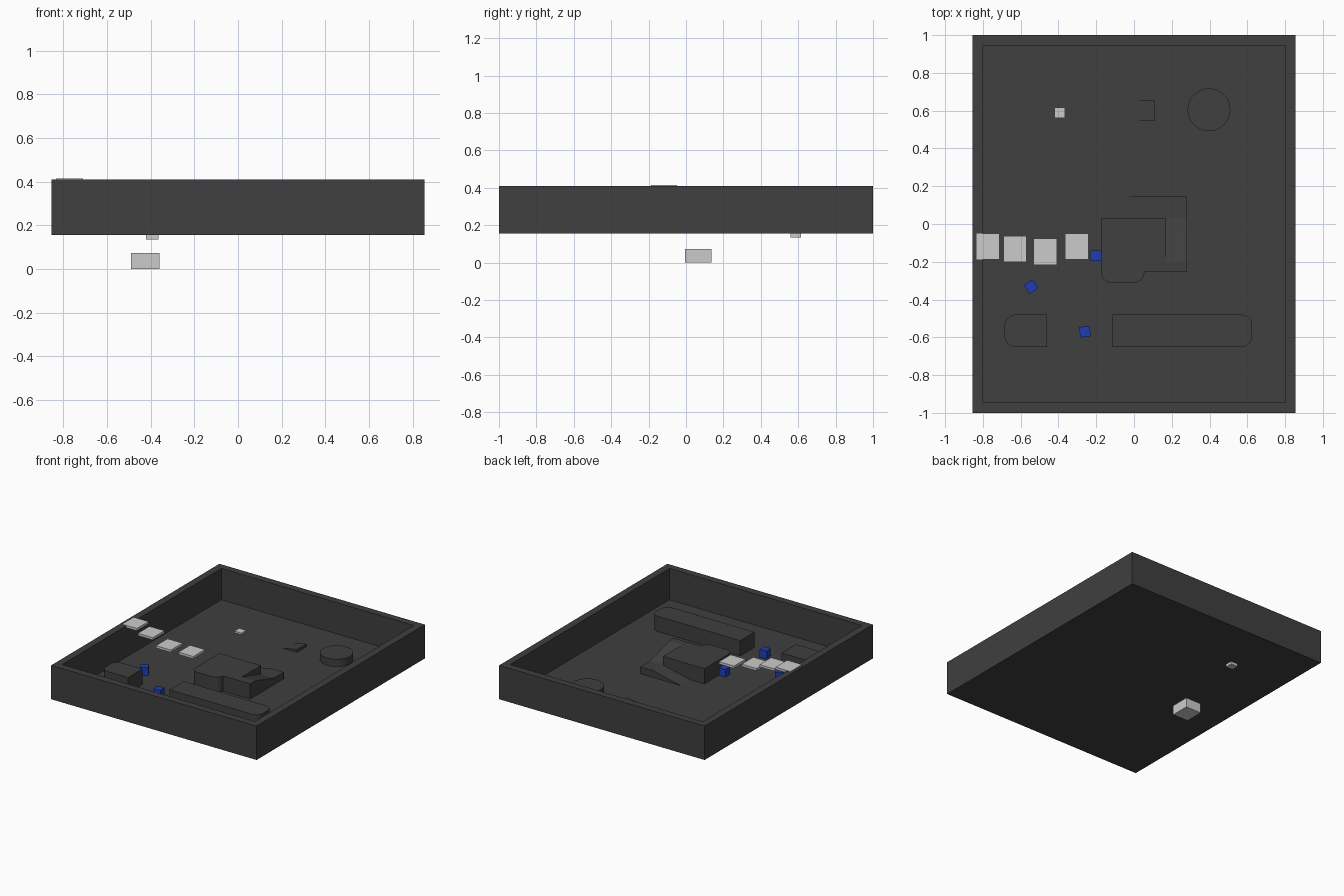
import bpy, bmesh, math
from mathutils import Matrix

if "Cube" in bpy.data.objects:
    bpy.data.objects.remove(bpy.data.objects["Cube"])

FLOOR = 0.175
DECK = 0.29


def material(name, colour):
    m = bpy.data.materials.new(name)
    m.diffuse_color = (*colour, 1)
    m.use_nodes = True
    m.node_tree.nodes["Principled BSDF"].inputs["Base Color"].default_value = m.diffuse_color
    return m


DARK = material("dark_grey", (0.05, 0.05, 0.05))
BLUE = material("blue", (0.013, 0.047, 0.45))


def finish(bm, name, mat=None):
    bmesh.ops.recalc_face_normals(bm, faces=bm.faces)
    mesh = bpy.data.meshes.new(name)
    bm.to_mesh(mesh)
    bm.free()
    ob = bpy.data.objects.new(name, mesh)
    bpy.context.collection.objects.link(ob)
    if mat:
        mesh.materials.append(mat)
    return ob


def box(name, x, y, z, mat=None, turn=0):
    """Box from (min, max) ranges, turned about its own vertical axis."""
    mid = [(a + b) / 2 for a, b in (x, y, z)]
    size = [b - a for a, b in (x, y, z)]
    bm = bmesh.new()
    bmesh.ops.create_cube(bm, size=1)
    bmesh.ops.scale(bm, vec=size, verts=bm.verts)
    ob = finish(bm, name, mat)
    ob.matrix_world = Matrix.Translation(mid) @ Matrix.Rotation(math.radians(turn), 4, 'Z')
    return ob


def prism(name, outline, direction, mat=DARK):
    """Extrude a closed outline of 3D points along a direction."""
    bm = bmesh.new()
    face = bm.faces.new([bm.verts.new(p) for p in outline])
    new = bmesh.ops.extrude_face_region(bm, geom=[face], use_keep_orig=True)["geom"]
    bmesh.ops.translate(bm, vec=direction, verts=[v for v in new if isinstance(v, bmesh.types.BMVert)])
    return finish(bm, name, mat)


def arc(cx, cy, r, start, steps=8):
    """Quarter-circle corner, counter-clockwise from start degrees."""
    angles = [math.radians(start + 90 * i / steps) for i in range(steps + 1)]
    return [(cx + r * math.cos(a), cy + r * math.sin(a)) for a in angles]


def block(name, outline, top):
    ob = prism(name, [(x, y, FLOOR) for x, y in outline], (0, 0, top - FLOOR))
    for p in ob.data.polygons:
        p.use_smooth = len(p.vertices) == 4
    bpy.context.view_layer.objects.active = ob
    ob.select_set(True)
    bpy.ops.object.shade_smooth_by_angle(angle=math.radians(30))
    ob.select_set(False)
    return ob


# Open tray with raised walls
bm = bmesh.new()
bmesh.ops.create_cube(bm, size=1)
bmesh.ops.scale(bm, vec=(1.71, 2, 0.255), verts=bm.verts)
bmesh.ops.translate(bm, vec=(0, 0, 0.2825), verts=bm.verts)
top = [f for f in bm.faces if f.calc_center_median().z > 0.4]
bmesh.ops.inset_region(bm, faces=top, thickness=0.054, use_even_offset=True)
new = bmesh.ops.extrude_face_region(bm, geom=top)["geom"]
bmesh.ops.delete(bm, geom=[f for f in top if f.is_valid], context='FACES_ONLY')
bmesh.ops.translate(bm, vec=(0, 0, FLOOR - 0.41),
                    verts=[v for v in new if isinstance(v, bmesh.types.BMVert)])
finish(bm, "tray", DARK)

# Rounded end blocks along the front
r = 0.055
block("long_block", [(-0.115, -0.48), (-0.115, -0.65)]
      + arc(0.625 - r, -0.65 + r, r, 270) + arc(0.625 - r, -0.48 - r, r, 0), DECK)
block("short_block", [(-0.46, -0.65), (-0.46, -0.48)]
      + arc(-0.685 + r, -0.48 - r, r, 90) + arc(-0.685 + r, -0.65 + r, r, 180), DECK)

# Central raised platform
block("platform", [(0.17, 0.03), (-0.175, 0.03)]
      + arc(-0.175 + r, -0.31 + r, r, 180) + arc(0.0, -0.31 + r, r, 270)
      + [(0.28, -0.255), (0.28, -0.2), (0.17, -0.2)], DECK)

# Two-flight ramp wrapping the platform
LANDING = 0.225
prism("upper_ramp", [(0.17, -0.2, FLOOR), (0.17, 0.03, FLOOR),
                     (0.17, 0.03, LANDING), (0.17, -0.2, DECK)], (0.11, 0, 0))
prism("lower_ramp", [(-0.06, 0.03, FLOOR), (0.28, 0.03, FLOOR), (0.28, 0.03, LANDING),
                     (0.17, 0.03, LANDING)], (0, 0.115, 0))

# Small wedge and round pad at the back
prism("small_wedge", [(-0.015, 0.545, FLOOR), (0.11, 0.545, FLOOR),
                      (0.11, 0.545, FLOOR + 0.022)], (0, 0.11, 0))
block("round_pad", [p for s in range(4) for p in arc(0.397, 0.605, 0.113, 90 * s, 12)[:-1]], 0.23)

# Blue cubes on the floor
for i, (x, y, turn) in enumerate([(-0.202, -0.168, 0), (-0.545, -0.332, 30), (-0.26, -0.57, 8)]):
    h = 0.028
    box(f"blue_cube_{i + 1}", (x - h, x + h), (y - h, y + h), (FLOOR, FLOOR + 0.058), BLUE, turn)

# Floating plates descending toward the platform
for i, (x, y, z) in enumerate([(-0.773, -0.118, 0.415), (-0.63, -0.133, 0.39),
                               (-0.47, -0.147, 0.345), (-0.303, -0.118, 0.33)]):
    box(f"floating_plate_{i + 1}", (x - 0.062, x + 0.062), (y - 0.069, y + 0.069), (z - 0.018, z))

# Block below the tray and small peg through the floor
box("lower_block", (-0.49, -0.36), (-0.005, 0.137), (0, 0.073))
box("floor_peg", (-0.422, -0.364), (0.56, 0.616), (0.135, 0.188))
